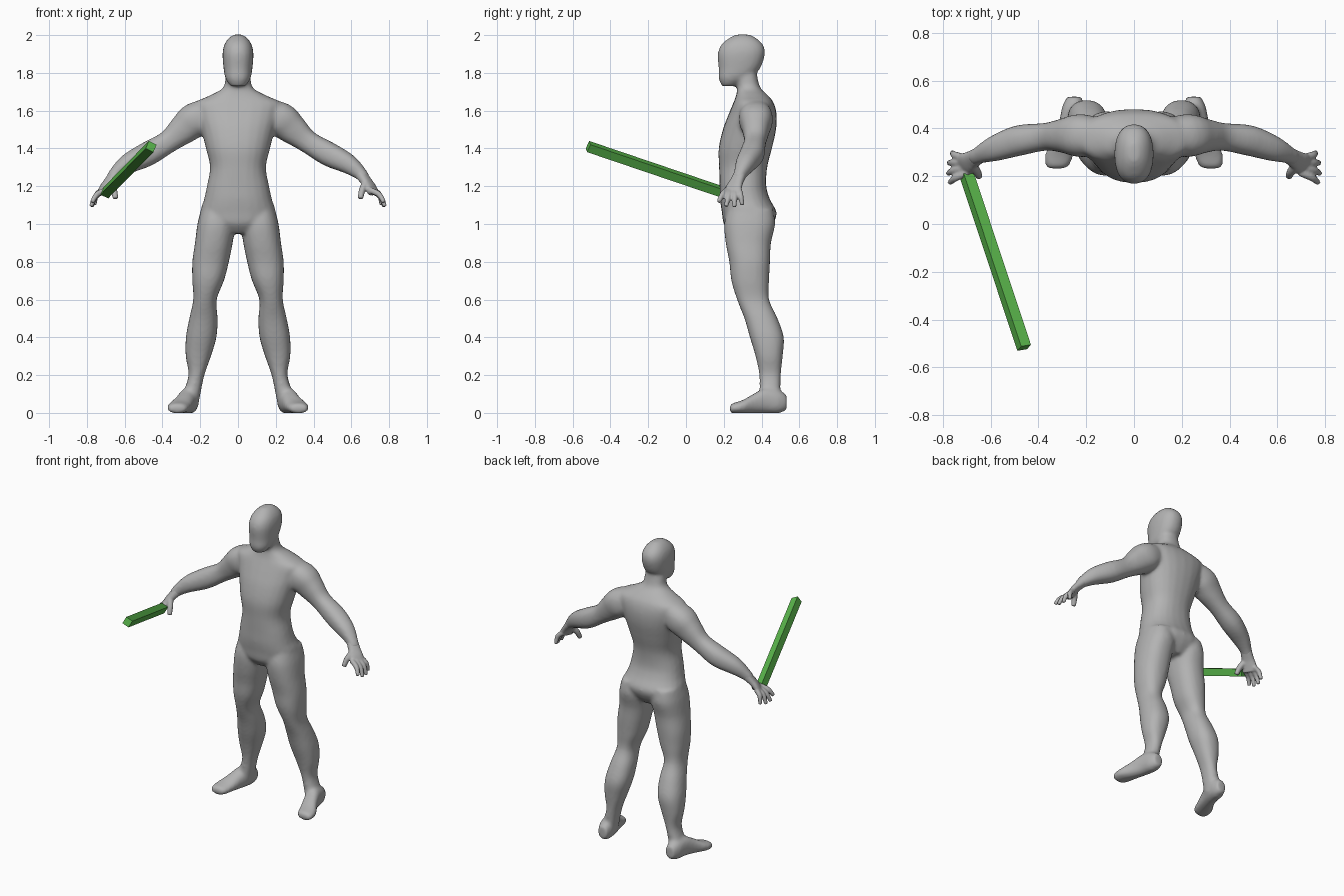
import bpy
import bmesh
from math import cos, sin, tau, radians
from mathutils import Vector, Matrix

default_cube = bpy.data.objects.get("Cube")
if default_cube:
    bpy.data.objects.remove(default_cube, do_unlink=True)

UP = Vector((0, 0, 1))
FORWARD = Vector((0, 1, 0))


def make_material(name, color):
    material = bpy.data.materials.new(name)
    material.use_nodes = True
    material.diffuse_color = color
    shader = next(n for n in material.node_tree.nodes if n.type == 'BSDF_PRINCIPLED')
    shader.inputs["Base Color"].default_value = color
    return material


def spline(rows, steps=4):
    """Smooth curve through all rows of numbers."""
    rows = [Vector(row) for row in rows]
    result = []
    for i in range(len(rows) - 1):
        p, q = rows[i], rows[i + 1]
        before, after = rows[max(i - 1, 0)], rows[min(i + 2, len(rows) - 1)]
        for step in range(steps):
            t = step / steps
            start, end = (q - before) / 2, (after - p) / 2
            result.append(p + start * t + (3 * (q - p) - 2 * start - end) * t ** 2
                          + (2 * (p - q) + start + end) * t ** 3)
    return result + [rows[-1]]


def loft(bm, rows, axis=None, side=1, power=2.3, sides=24):
    """Closed skin over rows of (x, y, z, half width, half depth).
    Rings face the given axis, or follow the path when there is none."""
    rows = spline(rows)
    centers = [Vector(row[:3]) for row in rows]
    rings = []
    for i, row in enumerate(rows):
        if axis == UP:
            u, v = Vector((1, 0, 0)), FORWARD
        elif axis == FORWARD:
            u, v = Vector((1, 0, 0)), UP
        else:
            ahead = centers[min(i + 1, len(rows) - 1)] - centers[max(i - 1, 0)]
            u = ahead.cross(UP).normalized()
            v = u.cross(ahead).normalized()
        ring = []
        for k in range(sides):
            c, s = cos(tau * k / sides), sin(tau * k / sides)
            c = abs(c) ** (2 / power) * (1 if c > 0 else -1)
            s = abs(s) ** (2 / power) * (1 if s > 0 else -1)
            point = centers[i] + u * row[3] * c + v * row[4] * s
            ring.append(bm.verts.new((point.x * side, point.y, point.z)))
        rings.append(ring)
    for low, high in zip(rings, rings[1:]):
        for k in range(sides):
            n = (k + 1) % sides
            bm.faces.new((low[k], low[n], high[n], high[k]))
    bm.faces.new(rings[0][::-1])
    bm.faces.new(rings[-1])


def levels(rows):
    """Turn (z, half width, front y, back y) into centred loft rows."""
    return [(0, (front + back) / 2, z, w, (back - front) / 2)
            for z, w, front, back in rows]


def finish(bm, name, material):
    bmesh.ops.recalc_face_normals(bm, faces=bm.faces)
    mesh = bpy.data.meshes.new(name)
    bm.to_mesh(mesh)
    bm.free()
    mesh.materials.append(material)
    obj = bpy.data.objects.new(name, mesh)
    bpy.context.scene.collection.objects.link(obj)
    return obj


def fuse(obj, voxel, rounds):
    """Merge the overlapping skins into one soft surface."""
    remesh = obj.modifiers.new("fuse", 'REMESH')
    remesh.mode = 'VOXEL'
    remesh.voxel_size = voxel
    remesh.use_smooth_shade = True
    soften = obj.modifiers.new("soften", 'SMOOTH')
    soften.factor = 0.5
    soften.iterations = rounds


grey = make_material("body grey", (0.45, 0.45, 0.45, 1))
green = make_material("stick green", (0.1, 0.46, 0.07, 1))

# Torso and neck
torso = levels([
    (.95, .07, .24, .42), (1, .17, .2, .46), (1.06, .2, .19, .48),
    (1.13, .18, .18, .445), (1.2, .165, .178, .425), (1.3, .148, .175, .43),
    (1.4, .17, .173, .455), (1.5, .195, .195, .477), (1.58, .22, .225, .48),
    (1.64, .23, .25, .465), (1.68, .15, .265, .435), (1.72, .08, .27, .395),
    (1.78, .066, .26, .378), (1.86, .05, .25, .37)])

# Head, chin to crown
head = levels([
    (1.73, .04, .19, .26), (1.77, .066, .173, .33), (1.82, .076, .173, .39),
    (1.9, .082, .168, .418), (1.95, .072, .188, .407), (1.985, .048, .23, .37),
    (2.003, .02, .265, .335)])

# Leg from hip to ankle
leg = [
    (.11, .34, 1.08, .085, .12), (.115, .337, 1, .1, .135), (.128, .33, .9, .1, .12),
    (.145, .337, .8, .097, .108), (.158, .34, .7, .084, .1), (.175, .355, .6, .062, .085),
    (.183, .397, .5, .075, .088), (.195, .428, .4, .081, .09), (.21, .44, .3, .067, .072),
    (.22, .445, .2, .042, .057), (.245, .445, .1, .046, .056), (.255, .45, .04, .045, .06)]

# Foot from heel to toe
foot = [
    (.25, .533, .055, .03, .04), (.255, .49, .06, .046, .062), (.265, .42, .065, .05, .067),
    (.285, .36, .05, .052, .052), (.31, .3, .033, .06, .035), (.32, .25, .025, .052, .027),
    (.325, .232, .022, .035, .02)]

# Arm from shoulder to wrist
arm = [
    (.1, .36, 1.6, .07, .07), (.22, .37, 1.555, .09, .092), (.29, .37, 1.5, .073, .08),
    (.37, .365, 1.435, .058, .06), (.48, .35, 1.37, .064, .064), (.58, .317, 1.32, .054, .053),
    (.645, .29, 1.27, .037, .036), (.675, .272, 1.235, .034, .026)]

body = bmesh.new()
loft(body, torso, UP)
loft(body, head, UP)
for side in (1, -1):
    loft(body, leg, UP, side)
    loft(body, foot, FORWARD, side)
    loft(body, arm, None, side)
fuse(finish(body, "body", grey), .01, 8)

# Hands: palm, four curled fingers and a thumb
palm = [(.645, .29, 1.27, .034, .032), (.68, .268, 1.225, .039, .024),
        (.7, .255, 1.195, .046, .022), (.72, .243, 1.16, .046, .018)]
fingertips = [(.772, .172, 1.115), (.778, .212, 1.093),
              (.775, .256, 1.09), (.76, .298, 1.1)]
thumb = [(.68, .25, 1.22, .02, .02), (.658, .22, 1.18, .018, .018),
         (.648, .198, 1.135, .014, .014)]
for side, label in ((1, "left"), (-1, "right")):
    hand = bmesh.new()
    loft(hand, palm, None, side)
    loft(hand, thumb, None, side, sides=12)
    for i, tip in enumerate(fingertips):
        tip = Vector(tip)
        base = Vector((.695 + .008 * i, .215 + .022 * i, 1.18))
        knuckle = (base + tip) / 2 + Vector((.012, 0, .01))
        loft(hand, [(*base, .015, .016), (*knuckle, .015, .015), (*tip, .011, .011)],
             None, side, sides=12)
    fuse(finish(hand, label + "_hand", grey), .006, 3)

# Square stick held in the right hand
start, end = Vector((-.7, .205, 1.165)), Vector((-.46, -.518, 1.41))
along = (end - start).normalized()
across = along.cross(UP).normalized()
over = across.cross(along)
frame = Matrix((across, along, over)).transposed().to_4x4()
roll = Matrix.Rotation(radians(-27 if across.x < 0 else 27), 4, FORWARD)
stick = bmesh.new()
bmesh.ops.create_cube(stick, size=1)
bmesh.ops.scale(stick, vec=(.046, (end - start).length, .046), verts=stick.verts)
bmesh.ops.transform(stick, verts=stick.verts,
                    matrix=Matrix.Translation((start + end) / 2) @ frame @ roll)
finish(stick, "stick", green)
